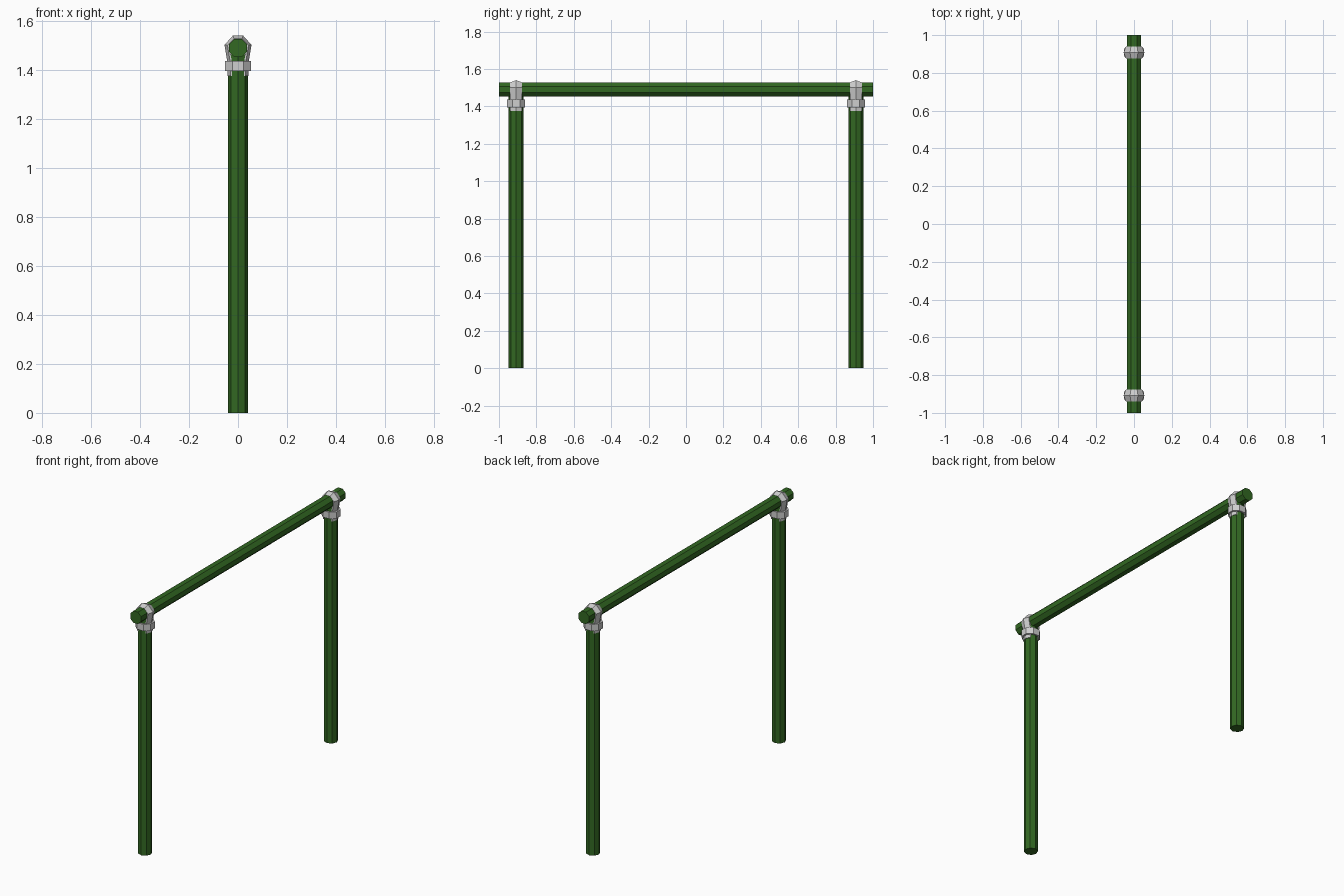
import bpy, bmesh, math
from mathutils import Vector

if "Cube" in bpy.data.objects:
    bpy.data.objects.remove(bpy.data.objects["Cube"])


def material(name, rgb):
    m = bpy.data.materials.new(name)
    m.diffuse_color = (*rgb, 1)
    m.use_nodes = True
    m.node_tree.nodes["Principled BSDF"].inputs["Base Color"].default_value = m.diffuse_color
    return m


GREEN = material("green paint", (0.032, 0.138, 0.016))
GREY = material("light grey metal", (0.62, 0.62, 0.62))


def finish(name, bm, mat):
    bmesh.ops.recalc_face_normals(bm, faces=bm.faces)
    me = bpy.data.meshes.new(name)
    bm.to_mesh(me)
    bm.free()
    me.materials.append(mat)
    ob = bpy.data.objects.new(name, me)
    bpy.context.collection.objects.link(ob)
    return ob


def loft(name, rings, mat, closed=False):
    """Skin a list of equal-length point rings; cap the ends unless closed."""
    bm = bmesh.new()
    vs = [[bm.verts.new(p) for p in r] for r in rings]
    n = len(vs[0])
    for a, b in zip(vs, vs[1:] + vs[:1] if closed else vs[1:]):
        for i in range(n):
            j = (i + 1) % n
            bm.faces.new((a[i], a[j], b[j], b[i]))
    if not closed:
        bm.faces.new(vs[0])
        bm.faces.new(vs[-1])
    return finish(name, bm, mat)


def octagon(rx, ry, turn=0.0):
    return [(rx * math.cos(math.pi / 4 * k + turn), ry * math.sin(math.pi / 4 * k + turn))
            for k in range(8)]


# Horizontal bar: octagon with flats facing up and sideways
bar_z = 1.49
loft("top_bar", [[(x, y, bar_z + z) for x, z in octagon(0.04, 0.04, math.pi / 8)]
                 for y in (-1, 1)], GREEN)

# Half outline of the strap: outer ridge x, z and the direction pointing inward
half = [(0.043, 1.375, -1, 0), (0.045, 1.44, -1, 0), (0.055, 1.502, -1, -0.15),
        (0.021, 1.54, -0.4, -1)]
path = half + [(-x, z, -dx, dz) for x, z, dx, dz in reversed(half)]

for side, y0 in (("front", -0.908), ("back", 0.908)):
    # Upright post
    loft(side + "_post", [[(x, y0 + y, z) for x, y in octagon(0.04, 0.04)]
                          for z in (0, 1.462)], GREEN)

    # Strap looped over the bar, ridged along its middle
    rings = []
    for x, z, dx, dz in path:
        p = Vector((x, y0, z))
        d = Vector((dx, 0, dz))
        w = Vector((0, 0.032, 0))
        rings.append([p, p + d * 0.012 + w, p + d * 0.019 + w,
                      p + d * 0.019 - w, p + d * 0.012 - w])
    loft(side + "_strap", rings, GREY)

    # Collar clamping the strap to the post
    section = [(0.0, 1.395), (0.0, 1.436), (-0.012, 1.436), (-0.012, 1.395)]
    loft(side + "_collar", [[(x, y0 + y, z) for x, y in
                             octagon(0.057 + o, 0.052 + o, math.pi / 8)]
                            for o, z in section], GREY, closed=True)
